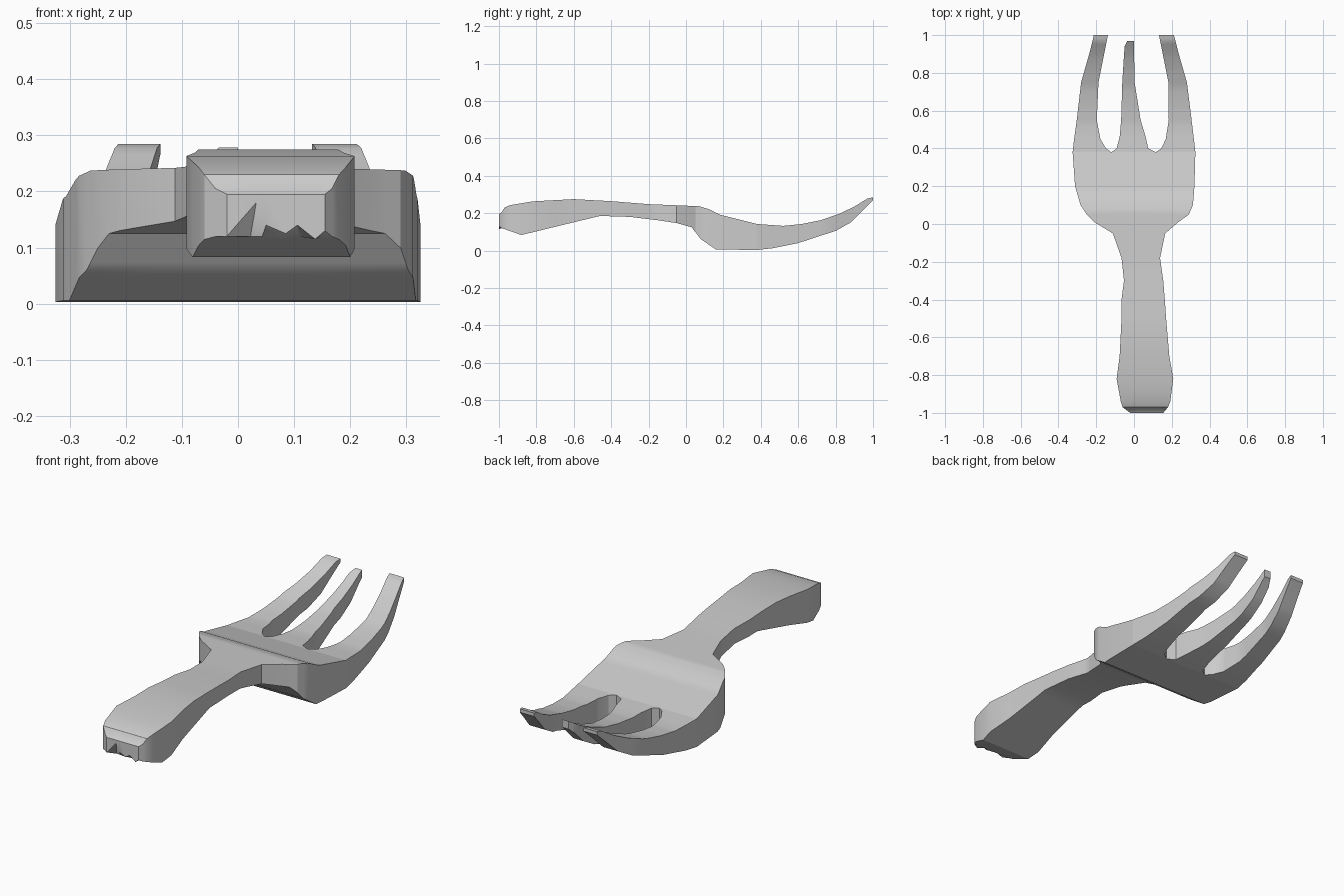
import bpy, bmesh, math

if "Cube" in bpy.data.objects:
    bpy.data.objects.remove(bpy.data.objects["Cube"])

# Side profile shared by every part: (y, z)
TOP = [(-1, .195), (-.985, .205), (-.97, .23), (-.94, .243), (-.82, .263), (-.6, .275),
       (-.4, .264), (-.2, .248), (-.05, .242), (.07, .237), (.12, .222), (.18, .192),
       (.38, .142), (.52, .132), (.62, .142), (.72, .162), (.82, .197), (.9, .235),
       (.97, .278), (1, .285)]
BOTTOM = [(-1, .125), (-.88, .083), (-.7, .127), (-.46, .185), (-.3, .18), (-.15, .162),
          (-.05, .147), (.03, .125), (.08, .06), (.16, .006), (.38, .003), (.46, .012),
          (.6, .04), (.7, .073), (.8, .105), (.88, .15), (.95, .22), (1, .268)]


def interp(points, y, k=1):
    for a, b in zip(points, points[1:]):
        if y <= b[0]:
            t = (y - a[0]) / (b[0] - a[0])
            return a[k] + (b[k] - a[k]) * t
    return points[-1][k]


def loft(name, outline, cap_start=False, cap_end=False, columns=(0, 1), jag=None):
    """Box-section loft along y; outline rows are (y, left x, right x)."""
    y0, y1 = outline[0][0], outline[-1][0]
    ys = sorted({p[0] for p in outline + TOP + BOTTOM if y0 <= p[0] <= y1})
    bm = bmesh.new()
    rings = []
    for i, y in enumerate(ys):
        left, right = interp(outline, y, 1), interp(outline, y, 2)
        xs = [left + (right - left) * c for c in columns]
        low = [interp(BOTTOM, y)] * len(xs)
        if jag and i == 0:
            low = jag
        upper = [bm.verts.new((x, y, interp(TOP, y))) for x in xs]
        lower = [bm.verts.new((x, y, z)) for x, z in zip(xs, low)]
        rings.append((upper, lower))
    n = len(columns)
    for a, b in zip(rings, rings[1:]):
        ra, rb = a[0] + a[1][::-1], b[0] + b[1][::-1]
        for i in range(2 * n):
            j = (i + 1) % (2 * n)
            bm.faces.new((ra[i], ra[j], rb[j], rb[i]))
    for wanted, (up, lo) in ((cap_start, rings[0]), (cap_end, rings[-1])):
        if wanted:
            for i in range(n - 1):
                bm.faces.new((up[i], up[i + 1], lo[i + 1], lo[i]))
    bmesh.ops.recalc_face_normals(bm, faces=bm.faces)
    mesh = bpy.data.meshes.new(name)
    bm.to_mesh(mesh)
    bm.free()
    ob = bpy.data.objects.new(name, mesh)
    bpy.context.collection.objects.link(ob)
    bpy.ops.object.select_all(action='DESELECT')
    ob.select_set(True)
    bpy.context.view_layer.objects.active = ob
    bpy.ops.object.shade_smooth_by_angle(angle=math.radians(30))
    return ob


# Handle with chipped butt end
loft("handle",
     [(-1, -.02, .155), (-.97, -.06, .18), (-.94, -.07, .192), (-.82, -.092, .208),
      (-.7, -.076, .187), (-.5, -.066, .17), (-.4, -.066, .163), (-.3, -.053, .155),
      (-.18, -.066, .138), (-.05, -.112, .165)],
     cap_start=True, columns=(0, .3, .4, .6, .72, .9, 1),
     jag=[.12, .18, .14, .125, .14, .115, .13])

# Broad head
loft("head",
     [(-.05, -.112, .165), (.01, -.21, .235), (.05, -.25, .29), (.1, -.283, .312),
      (.2, -.312, .32), (.38, -.325, .325)], columns=(0, .3165, .6745, 1))

# Three tines
loft("left_tine",
     [(.38, -.325, -.12), (.4, -.323, -.148), (.45, -.317, -.178), (.55, -.303, -.197),
      (.75, -.28, -.188), (.9, -.237, -.158), (.98, -.217, -.142), (1, -.213, -.138)],
     cap_end=True)
loft("middle_tine",
     [(.38, -.12, .115), (.4, -.092, .075), (.46, -.076, .062), (.55, -.068, .035),
      (.75, -.062, .003), (.94, -.05, 0), (.97, -.035, 0)], cap_end=True)
loft("right_tine",
     [(.38, .115, .325), (.4, .145, .323), (.45, .168, .317), (.55, .184, .305),
      (.75, .182, .28), (.9, .152, .237), (.98, .136, .217), (1, .132, .211)],
     cap_end=True)
